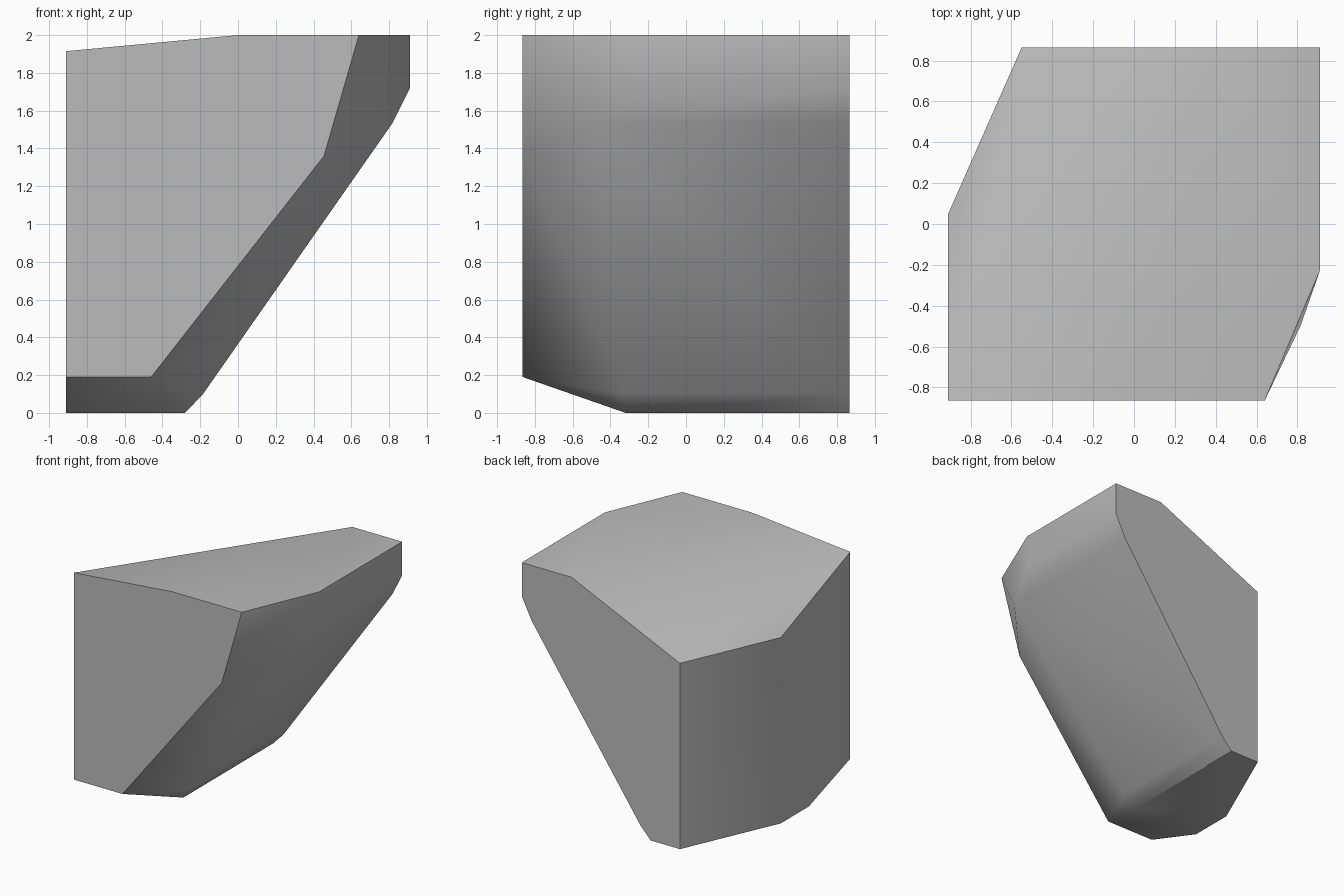
import bpy
import bmesh
from math import radians

cube = bpy.data.objects.get("Cube")
if cube:
    bpy.data.objects.remove(cube, do_unlink=True)

FRONT, BACK, LEFT, RIGHT = -0.865, 0.865, -0.91, 0.91

# Flat front face outline
corners = [(x, FRONT, z) for x, z in (
    (LEFT, 1.915), (0, 2), (0.64, 2), (0.455, 1.36), (-0.46, 0.19), (LEFT, 0.19))]

# Flat back face outline with the overhanging side
corners += [(x, BACK, z) for x, z in (
    (-0.55, 1.55), (0.45, 2), (RIGHT, 2), (RIGHT, 1.72),
    (0.82, 1.54), (-0.185, 0.1), (-0.28, 0), (-0.55, 0))]

# Vertical corner on the chamfered back edge, and base corner
corners += [(LEFT, 0.05, 1.55), (LEFT, 0.05, 0), (LEFT, -0.32, 0)]

# Chamfer beside the front face, following the overhang downwards
corners += [(RIGHT, -0.23, 2), (RIGHT, -0.23, 1.72), (0.815, -0.5, 1.53),
            (-0.185, -0.33, 0.1), (-0.28, -0.32, 0)]

# Faceted solid
bm = bmesh.new()
for corner in corners:
    bm.verts.new(corner)
bmesh.ops.convex_hull(bm, input=bm.verts[:])
bmesh.ops.dissolve_limit(bm, angle_limit=radians(0.6), verts=bm.verts[:], edges=bm.edges[:])
bmesh.ops.recalc_face_normals(bm, faces=bm.faces[:])
mesh = bpy.data.meshes.new("cut_block")
bm.to_mesh(mesh)
bm.free()

block = bpy.data.objects.new("cut_block", mesh)
bpy.context.collection.objects.link(block)

# Plain grey surface
grey = bpy.data.materials.new("plain_grey")
grey.use_nodes = True
colour = (0.5, 0.5, 0.5, 1)
grey.diffuse_color = colour
grey.node_tree.nodes["Principled BSDF"].inputs["Base Color"].default_value = colour
mesh.materials.append(grey)

# Soft shading across shallow edges, crisp outline edges
bpy.ops.object.select_all(action="DESELECT")
block.select_set(True)
bpy.context.view_layer.objects.active = block
bpy.ops.object.shade_smooth_by_angle(angle=radians(42))
